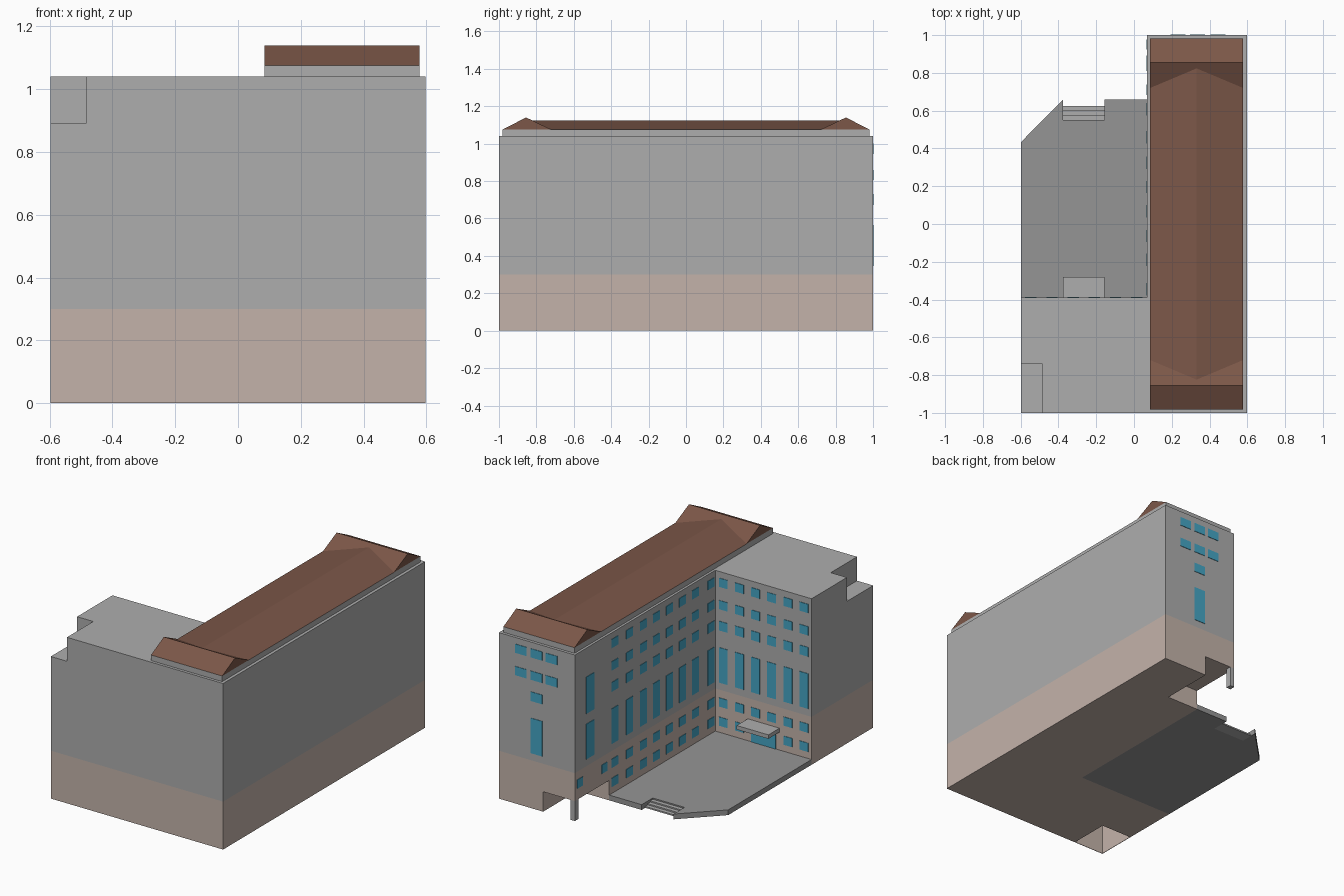
import bpy, bmesh
from mathutils import Vector

if "Cube" in bpy.data.objects:
    bpy.data.objects.remove(bpy.data.objects["Cube"])


def material(name, rgb):
    m = bpy.data.materials.new(name)
    m.diffuse_color = (*rgb, 1)
    m.use_nodes = True
    m.node_tree.nodes["Principled BSDF"].inputs["Base Color"].default_value = m.diffuse_color
    return m


STONE = material("stone_base", (0.55, 0.45, 0.40))
PAVING = material("paving", (0.30, 0.30, 0.30))
BROWN = material("roof_brown", (0.20, 0.095, 0.065))
GLASS = material("window_blue", (0.06, 0.38, 0.56))
WALL = material("wall_grey", (0.42, 0.42, 0.42))


def finish(name, bm, mat):
    bmesh.ops.recalc_face_normals(bm, faces=bm.faces)
    me = bpy.data.meshes.new(name)
    bm.to_mesh(me)
    bm.free()
    me.materials.append(mat)
    ob = bpy.data.objects.new(name, me)
    bpy.context.collection.objects.link(ob)
    return ob


def prism(name, points, direction, mat):
    """Extrude a closed 3D outline along a direction."""
    bm = bmesh.new()
    f = bm.faces.new([bm.verts.new(p) for p in points])
    ext = bmesh.ops.extrude_face_region(bm, geom=[f], use_keep_orig=True)
    vs = [g for g in ext["geom"] if isinstance(g, bmesh.types.BMVert)]
    bmesh.ops.translate(bm, vec=Vector(direction), verts=vs)
    return finish(name, bm, mat)


def plan(name, outline, z0, z1, mat):
    return prism(name, [(x, y, z0) for x, y in outline], (0, 0, z1 - z0), mat)


def add_box(bm, x0, x1, y0, y1, z0, z1):
    vs = bmesh.ops.create_cube(bm, size=1)["verts"]
    for v in vs:
        v.co = ((x0 + x1) / 2 + v.co.x * (x1 - x0),
                (y0 + y1) / 2 + v.co.y * (y1 - y0),
                (z0 + z1) / 2 + v.co.z * (z1 - z0))


def boxes(name, dims, mat):
    bm = bmesh.new()
    for d in dims:
        add_box(bm, *d)
    return finish(name, bm, mat)


def cut(target, name, dims):
    c = boxes(name, [dims], target.data.materials[0])
    c.hide_render = True
    c.hide_set(True)
    c.display_type = 'WIRE'
    m = target.modifiers.new(name, 'BOOLEAN')
    m.operation, m.object, m.solver = 'DIFFERENCE', c, 'EXACT'


# L-shaped building: stone ground storeys and grey upper storeys
L0, IN, R, YC = -0.597, 0.07, 0.597, -0.39
outline = [(L0, -1), (R, -1), (R, 1), (IN, 1), (IN, YC), (L0, YC)]
base = plan("stone_base", outline, 0, 0.3, STONE)
cut(base, "passage_cutter", (0, 0.29, 0.66, 1.1, -0.1, 0.125))
cut(base, "floor_opening_cutter", (L0 + .003, -0.385, -0.997, -0.745, -0.1, 0.295))
walls = plan("upper_walls", outline, 0.3, 1.04, WALL)
cut(walls, "terrace_cutter", (-0.7, -0.485, -1.1, -0.74, 0.89, 1.2))

# Corner column of the passage
boxes("passage_column", [(IN, IN + 0.03, 0.965, 1, 0, 0.125)], WALL)

# Courtyard paving with chamfered corner and a recess for steps
plan("courtyard", [(L0, YC), (IN, YC), (IN, 0.66), (-0.155, 0.66), (-0.155, 0.55),
                   (-0.375, 0.55), (-0.375, 0.66), (L0, 0.435)], 0, 0.033, PAVING)
boxes("courtyard_steps", [(-0.375, -0.155, 0.55 + i * 0.025, 0.575 + i * 0.025,
                           0, 0.025 - i * 0.008) for i in range(3)], WALL)

# Entrance canopy and door
boxes("entrance_canopy", [(-0.375, -0.155, YC, -0.28, 0.145, 0.17)], WALL)
boxes("entrance_doors", [(-0.35, -0.18, YC, YC + 0.003, 0.033, 0.125)], GLASS)

# Roof: plinth, long low gable, and a cross gable at each end
X0, X1, ZE = 0.085, 0.578, 1.075
boxes("roof_plinth", [(X0, X1, -0.982, 0.982, 1.04, ZE)], WALL)
prism("main_roof", [(X0, -0.83, ZE), (X1, -0.83, ZE), ((X0 + X1) / 2, -0.83, 1.125)],
      (0, 1.66, 0), BROWN)
for s, side in ((-1, "front"), (1, "back")):
    prism(side + "_cross_roof", [(X0, s * 0.982, ZE), (X0, s * 0.855, 1.14),
                                 (X0, s * 0.72, ZE)], (X1 - X0, 0, 0), BROWN)

# Windows as thin panels: storeys given as (bottom, top)
T = 0.003
TOP, UPPER, MID = (0.945, 1.0), (0.805, 0.86), (0.672, 0.73)
TALL, LOW, GROUND = (0.345, 0.565), (0.195, 0.25), (0.075, 0.13)


def facing_back(x, y, storeys, w):
    return [(x - w / 2, x + w / 2, y, y + T, a, b) for a, b in storeys]


def facing_left(y, storeys, w):
    return [(IN - T, IN, y - w / 2, y + w / 2, a, b) for a, b in storeys]


end = []
for x in (0.232, 0.336, 0.444):
    end += facing_back(x, 1, (TOP, UPPER), 0.08)
end += facing_back(0.336, 1, (MID, TALL), 0.08)
boxes("end_windows", end, GLASS)

inner = []
for i in range(6):
    x = 0.014 - 0.112 * i
    inner += facing_back(x, YC, (TOP, UPPER, MID, TALL, LOW), 0.06)
    if i not in (2, 3):
        inner += facing_back(x, YC, (GROUND,), 0.06)
boxes("wing_windows", inner, GLASS)

long_side = facing_left(0.851, ((0.63, 0.86), TALL), 0.08)
for y in (0.607, 0.459, 0.325, 0.196, 0.067, -0.063, -0.19, -0.345):
    long_side += facing_left(y, (TOP, UPPER, MID, TALL, LOW, GROUND), 0.065)
for y in (0.95, 0.71):
    long_side += facing_left(y, (LOW,), 0.055)
boxes("courtyard_windows", long_side, GLASS)
